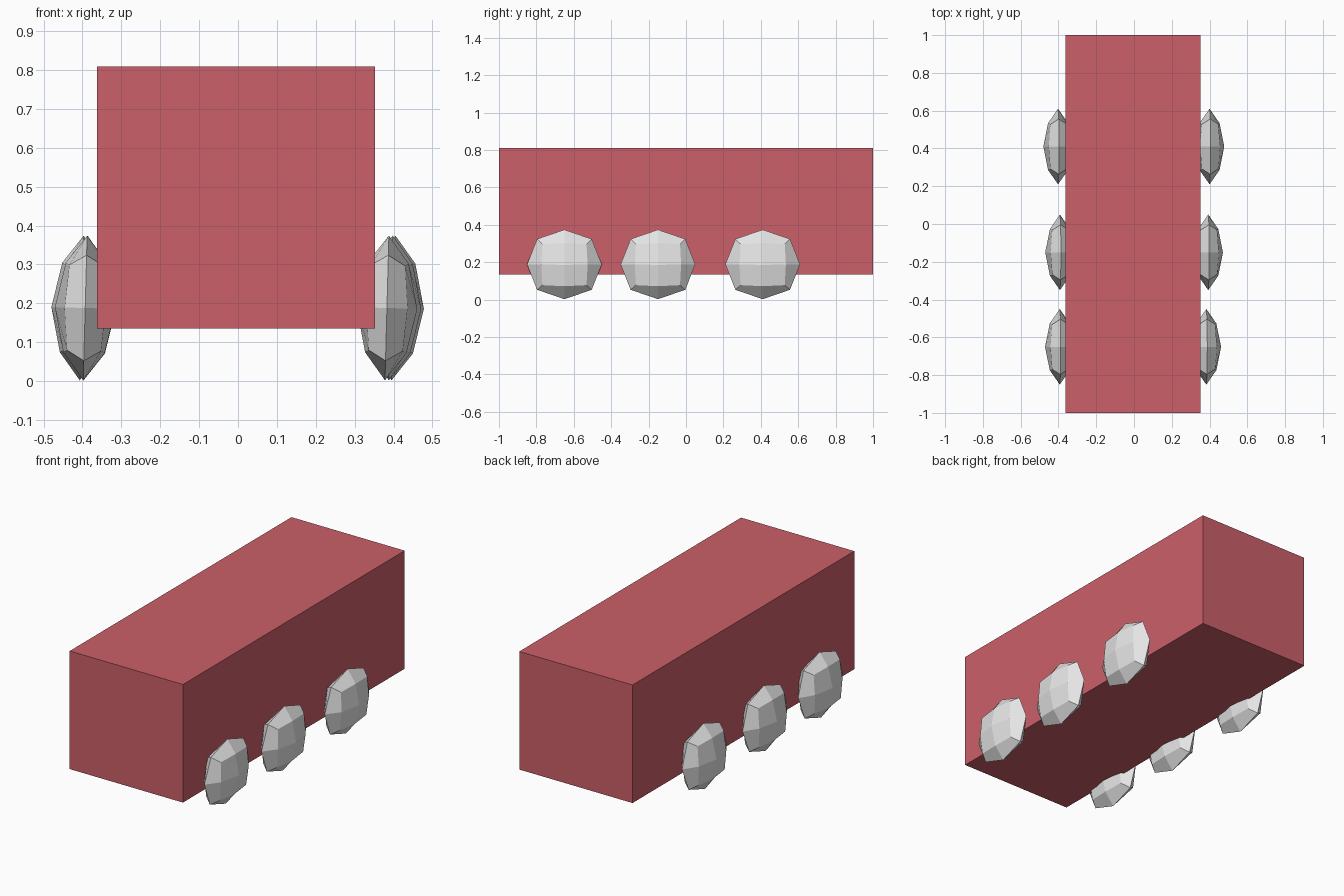
import bpy, bmesh
from mathutils import Matrix, Vector

cube = bpy.data.objects.get("Cube")
if cube:
    bpy.data.objects.remove(cube, do_unlink=True)


def material(name, rgb):
    mat = bpy.data.materials.new(name)
    mat.use_nodes = True
    mat.diffuse_color = (*rgb, 1)
    mat.node_tree.nodes["Principled BSDF"].inputs["Base Color"].default_value = (*rgb, 1)
    return mat


def finish(bm, name, mat):
    bmesh.ops.recalc_face_normals(bm, faces=bm.faces)
    mesh = bpy.data.meshes.new(name)
    bm.to_mesh(mesh)
    bm.free()
    mesh.materials.append(mat)
    obj = bpy.data.objects.new(name, mesh)
    bpy.context.collection.objects.link(obj)
    return obj


red = material("dusty red", (0.6, 0.115, 0.14))
grey = material("light grey", (0.8, 0.8, 0.8))

# Body: one long box
bm = bmesh.new()
bmesh.ops.create_cube(bm, size=1, matrix=Matrix.Diagonal((0.715, 2, 0.674, 1)))
body = finish(bm, "body", red)
body.location = (-0.005, 0, 0.472)


def rounded(co):
    """Pull a point of the divided cube onto a faceted lens shape."""
    on_axis = sum(abs(c) > 0.5 for c in co)
    if on_axis == 1:
        factor = (1, 1, 1)
    elif on_axis == 3:
        factor = (0.56, 0.59, 0.59)
    elif abs(co.x) > 0.5:
        factor = (0.68, 0.62, 0.62)
    else:
        factor = (0.73, 0.73, 0.73)
    return Vector(c * f for c, f in zip(co, factor))


def wheel(name, x, y):
    bm = bmesh.new()
    bmesh.ops.create_cube(bm, size=2)
    bmesh.ops.subdivide_edges(bm, edges=bm.edges[:], cuts=1, use_grid_fill=True)
    for v in bm.verts:
        v.co = rounded(v.co)
    bmesh.ops.scale(bm, vec=(0.078, 0.2, 0.186), verts=bm.verts)
    obj = finish(bm, name, grey)
    obj.location = (x, y, 0.188)
    obj.rotation_euler.y = 0.027


# Wheels: three on each side, slightly tilted
for place, y, left_x, right_x in (("front", -0.65, 0.383, -0.393),
                                  ("middle", -0.15, 0.393, -0.392),
                                  ("back", 0.41, 0.4, -0.402)):
    wheel(place + "_left_wheel", left_x, y)
    wheel(place + "_right_wheel", right_x, y)
